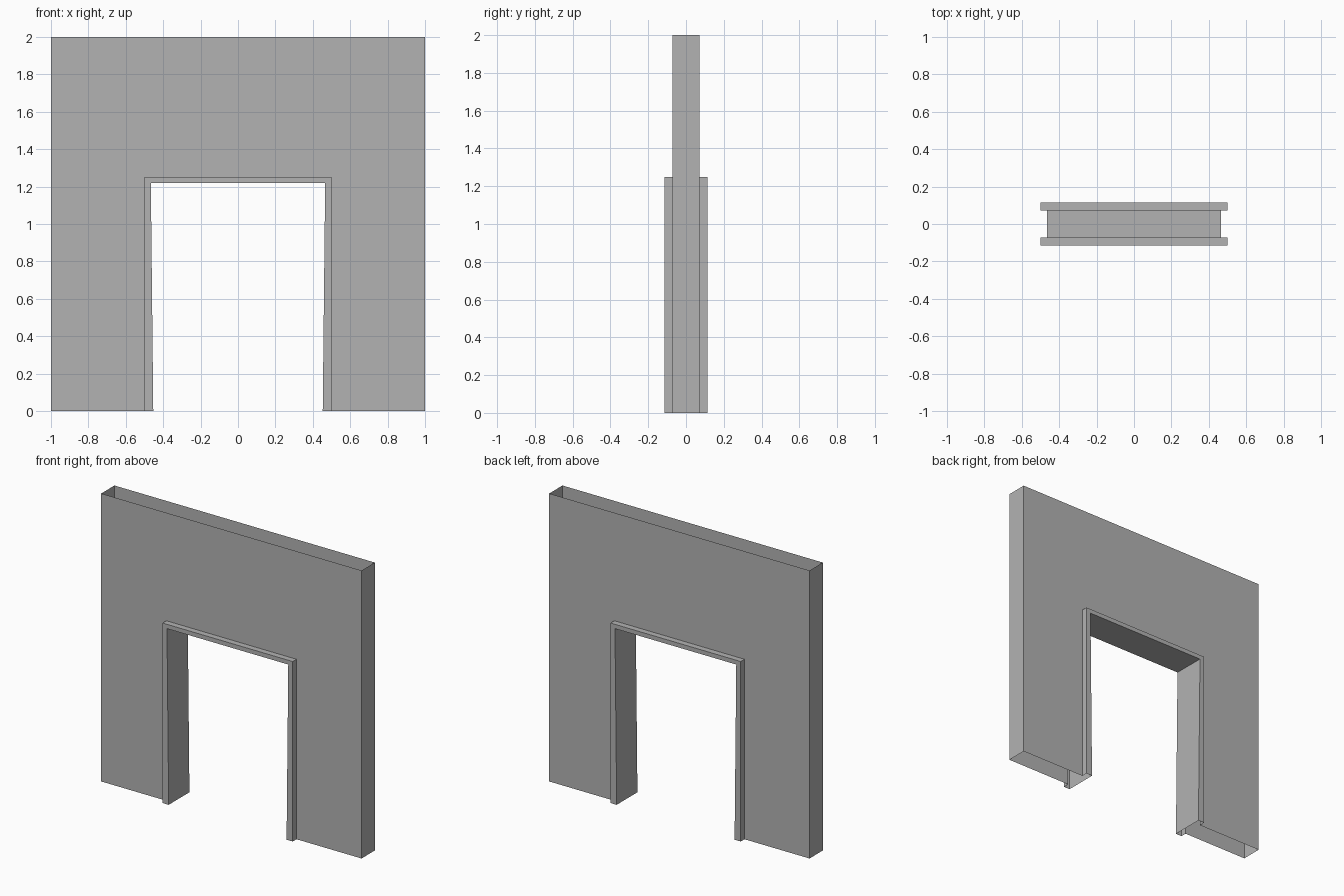
import bpy
import bmesh

cube = bpy.data.objects.get("Cube")
if cube:
    bpy.data.objects.remove(cube, do_unlink=True)

# Plain grey plaster
grey = bpy.data.materials.new("plain_grey")
grey.use_nodes = True
color = (0.45, 0.45, 0.45, 1.0)
grey.diffuse_color = color
grey.node_tree.nodes["Principled BSDF"].inputs["Base Color"].default_value = color

WALL_Y = 0.0725   # half thickness of the wall
TRIM_Y = 0.114    # half depth of the door frame


def arch(foot, head, height):
    """Door-shaped outline, from one foot over the top to the other."""
    return [(-foot, 0), (-head, height), (head, height), (foot, 0)]


WALL = arch(1.0, 1.0, 2.0)
OPENING = arch(0.5, 0.5, 1.25)
PASSAGE = arch(0.453, 0.466, 1.22)   # jambs lean slightly


def ring(bm, outline, y):
    return [bm.verts.new((x, y, z)) for x, z in outline]


def finish(bm, name):
    mesh = bpy.data.meshes.new(name)
    bm.to_mesh(mesh)
    bm.free()
    mesh.materials.append(grey)
    obj = bpy.data.objects.new(name, mesh)
    bpy.context.collection.objects.link(obj)
    return obj


# Hollow wall: two panels with a doorway and two end faces, open above and below
bm = bmesh.new()
front, back = ring(bm, WALL, -WALL_Y), ring(bm, WALL, WALL_Y)
front_hole, back_hole = ring(bm, OPENING, -WALL_Y), ring(bm, OPENING, WALL_Y)
bm.faces.new(front[::-1] + front_hole)
bm.faces.new(back + back_hole[::-1])
bm.faces.new((front[0], front[1], back[1], back[0]))
bm.faces.new((front[3], back[3], back[2], front[2]))
finish(bm, "wall")

# Door frame: one section swept around the opening, front edge to back edge
bm = bmesh.new()
section = [(OPENING, -WALL_Y), (OPENING, -TRIM_Y), (PASSAGE, -TRIM_Y),
           (PASSAGE, TRIM_Y), (OPENING, TRIM_Y), (OPENING, WALL_Y)]
rings = [ring(bm, outline, y) for outline, y in section]
for a, b in zip(rings, rings[1:]):
    for i in range(3):
        bm.faces.new((a[i], b[i], b[i + 1], a[i + 1]))
finish(bm, "door_frame")
